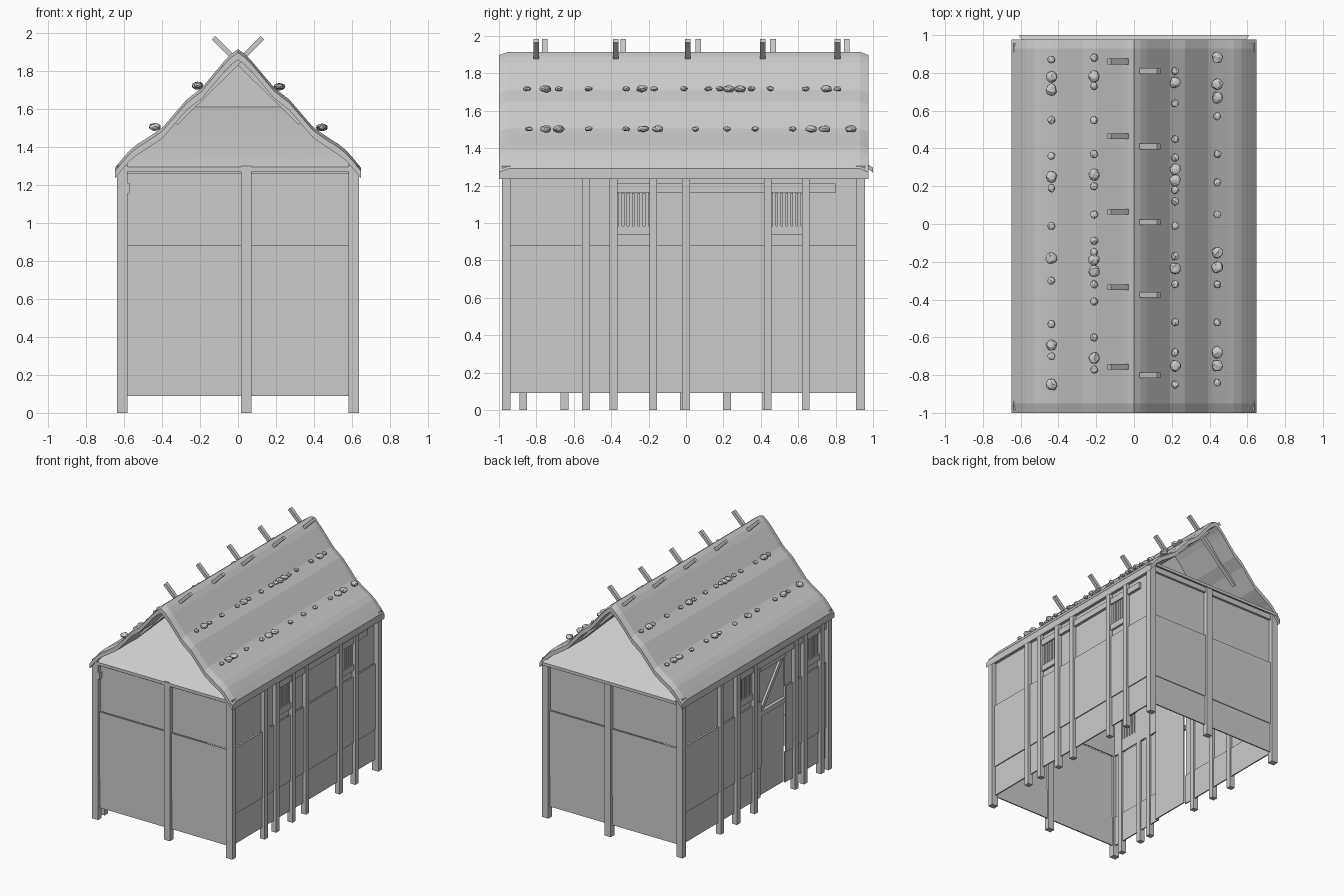
import bpy, bmesh, math, random
from mathutils import Vector, Matrix

if "Cube" in bpy.data.objects:
    bpy.data.objects.remove(bpy.data.objects["Cube"])

random.seed(4)


def finish(name, bm, smooth=False):
    bmesh.ops.recalc_face_normals(bm, faces=bm.faces)
    me = bpy.data.meshes.new(name)
    bm.to_mesh(me)
    bm.free()
    ob = bpy.data.objects.new(name, me)
    bpy.context.collection.objects.link(ob)
    if smooth:
        bpy.context.view_layer.objects.active = ob
        ob.select_set(True)
        bpy.ops.object.shade_smooth_by_angle(angle=math.radians(30))
        ob.select_set(False)
    return ob


def boxes(name, items):
    """One object from boxes given as (x0, x1, y0, y1, z0, z1)."""
    bm = bmesh.new()
    for x0, x1, y0, y1, z0, z1 in items:
        mid = Vector(((x0 + x1) / 2, (y0 + y1) / 2, (z0 + z1) / 2))
        size = Matrix.Diagonal((abs(x1 - x0), abs(y1 - y0), z1 - z0, 1))
        bmesh.ops.create_cube(bm, size=1, matrix=Matrix.Translation(mid) @ size)
    return finish(name, bm)


def beam(bm, a, b, w, h):
    """Square stick from a to b."""
    a, b = Vector(a), Vector(b)
    d = b - a
    rot = d.to_track_quat('Z', 'Y').to_matrix().to_4x4()
    m = Matrix.Translation((a + b) / 2) @ rot @ Matrix.Diagonal((w, h, d.length, 1))
    bmesh.ops.create_cube(bm, size=1, matrix=m)


# Corner posts and the middle posts of the gable walls
boxes("corner_posts", [(s * .61 - .028, s * .61 + .028, y, y + .047, 0, 1.305)
                       for s in (-1, 1) for y in (-.984, .909)])
boxes("gable_posts", [(.015, .07, y, y + .047, 0, 1.3) for y in (-.984, .909)])

# Gable walls in three bands, with a top beam
for name, y, s in (("front_wall", -.957, -1), ("back_wall", .93, 1)):
    bands = [(.09, .34, .002), (.34, .88, .008), (.88, 1.27, -.006)]
    items = [(-.59, .59, y + s * o, y + s * (o - .01), a, b) for a, b, o in bands]
    items.append((-.59, .59, y + s * .012, y - s * .012, 1.26, 1.305))
    boxes(name, items)
boxes("wall_peg", [(-.585, -.57, -.985, -.95, 1.155, 1.21)])


# Long walls: bands broken by barred windows and a doorway
def long_wall(name, s, posts, windows, door=None):
    X = lambda v: s * v
    items = [(X(.588), X(.632), p - .021, p + .021, 0, 1.3) for p in posts]
    boxes(name + "_posts", items)
    wall = []

    def strip(x, z0, z1, gaps):
        y = -.94
        for g0, g1 in sorted(gaps) + [(.913, .913)]:
            if g0 > y:
                wall.append((X(x), X(x - .01), y, g0, z0, z1))
            y = g1
    gap = [door] if door else []
    strip(.606, .09, .34, gap)
    strip(.614, .34, .88, gap)
    strip(.6, .88, .985, gap)
    strip(.6, .985, 1.155, gap + windows)
    strip(.6, 1.155, 1.3, [])
    wall.append((X(.595), X(.62), -.94, .913, 1.255, 1.3))
    boxes(name, wall)
    bars, sills = [], []
    for a, b in windows:
        sills.append((X(.595), X(.618), a, b, .935, .985))
        for i in range(6):
            y = a + (b - a) * (i + .5) / 6
            bars.append((X(.594), X(.61), y - .009, y + .009, .98, 1.16))
    boxes(name + "_window_bars", bars)
    boxes(name + "_window_sills", sills)


long_wall("right_wall", 1, [-.535, -.387, -.175, 0, .437, .64],
          [(-.366, -.196), (.458, .619)])
long_wall("left_wall", -1, [-.87, -.65, -.535, -.01, .22, .43],
          [(-.849, -.671), (.011, .199)], door=(-.42, -.1))
boxes("window_rail", [(.6, .622, -.365, .8, 1.16, 1.21)])
boxes("left_window_rail", [(-.622, -.6, -.96, .2, 1.16, 1.21)])

# Recessed door with its cross brace
boxes("door", [(-.585, -.575, -.43, -.09, .09, 1.16),
               (-.61, -.58, -.42, -.1, 1.12, 1.16),
               (-.61, -.58, -.42, -.1, .75, .79)])
bm = bmesh.new()
beam(bm, (-.592, -.12, .79), (-.592, -.4, 1.13), .02, .03)
finish("door_brace", bm)

# Wavy shingled roof: profile swept along y, ends drooping a little
half = [(0, 1.915), (.035, 1.89), (.07, 1.855), (.19, 1.712), (.225, 1.685), (.27, 1.65),
        (.395, 1.505), (.43, 1.48), (.49, 1.44), (.53, 1.415), (.57, 1.382), (.61, 1.337), (.648, 1.29)]
T = .056
outer = [(-x, z) for x, z in half[:0:-1]] + half
n = len(outer)
bm = bmesh.new()
rings = []
for y, dz in ((-1, -.018), (-.95, 0), (.93, 0), (.976, -.018)):
    ring = [bm.verts.new((x, y, z + dz)) for x, z in outer]
    ring += [bm.verts.new((x, y, z - T)) for x, z in reversed(outer)]
    rings.append(ring)
for a, b in zip(rings, rings[1:]):
    for i in range(2 * n):
        j = (i + 1) % (2 * n)
        bm.faces.new((a[i], a[j], b[j], b[i]))
for ring in (rings[0], rings[-1]):
    for i in range(n - 1):
        bm.faces.new((ring[i], ring[i + 1], ring[-2 - i], ring[-1 - i]))
finish("roof", bm)


def under_roof_x(z):
    """Half width below the roof at height z."""
    for (x0, z0), (x1, z1) in zip(half, half[1:]):
        if z1 - T <= z <= z0 - T:
            return x0 + (x1 - x0) * (z0 - T - z) / (z0 - z1)
    return 0


# Low hipped skirts under both gables, with a small wall above
for name, s, edge in (("front", -1, .985), ("back", 1, 1.0)):
    bm = bmesh.new()
    prev = None
    for i in range(9):
        t = i / 8
        z = 1.295 + .315 * t ** .9
        w = min(under_roof_x(z) + .012, .622)
        row = [bm.verts.new((w * k, s * (edge - .55 * t), z)) for k in (-1, -.5, 0, .5, 1)]
        if prev:
            for k in range(4):
                bm.faces.new((prev[k], prev[k + 1], row[k + 1], row[k]))
        prev = row
    top = bmesh.ops.extrude_face_region(bm, geom=bm.faces[:])["geom"]
    bmesh.ops.translate(bm, vec=(0, 0, -.025),
                        verts=[v for v in top if isinstance(v, bmesh.types.BMVert)])
    finish(name + "_hip", bm, smooth=True)
    bm = bmesh.new()
    pts = [(k * under_roof_x(z), s * (edge - .55), z) for k, z in
           ((-1, 1.6), (1, 1.6), (1, 1.7), (1, 1.8))]
    pts += [(0, s * (edge - .55), 1.86)] + [(-p[0], p[1], p[2]) for p in pts[:1:-1]]
    bm.faces.new([bm.verts.new(p) for p in pts])
    finish(name + "_gable_panel", bm)

# Rafters that cross and poke through the ridge
bm = bmesh.new()
for s, ys in ((1, (.81, .41, .01, -.375, -.8)), (-1, (.86, .465, .065, -.335, -.755))):
    for y in ys:
        beam(bm, (-s * .33, y, 1.525), (s * .13, y, 1.975), .03, .026)
finish("rafters", bm)

# Rows of weight stones; the second list of each row holds the big ones
rows = [
    (.218, 1.705, [.81, .64, .45, .35, .18, .12, -.01, -.17, -.32, -.52, -.68, -.85],
     [.75, .29, .23, -.235, -.75]),
    (.442, 1.49, [.57, .37, .22, .05, -.32, -.52, -.84],
     [.88, .74, .67, -.15, -.23, -.68, -.75]),
    (-.212, 1.71, [.88, .73, .55, .37, .2, .05, -.09, -.15, -.32, -.41, -.6, -.77],
     [.78, .26, -.19, -.25, -.71]),
    (-.438, 1.493, [.87, .55, .36, .19, -.01, -.3, -.53, -.7],
     [.78, .71, .25, -.18, -.64, -.85])]
bm = bmesh.new()
for x, z, small, big in rows:
    for y, r in [(v, .021) for v in small] + [(v, .031) for v in big]:
        m = Matrix.Translation((x, y, z + .013)) @ Matrix.Diagonal((r * .95, r, r * .6, 1))
        made = bmesh.ops.create_icosphere(bm, subdivisions=2, radius=1, matrix=m)
        for v in made["verts"]:
            v.co += Vector([random.uniform(-.1, .1) * r for _ in range(3)])
finish("roof_stones", bm)
